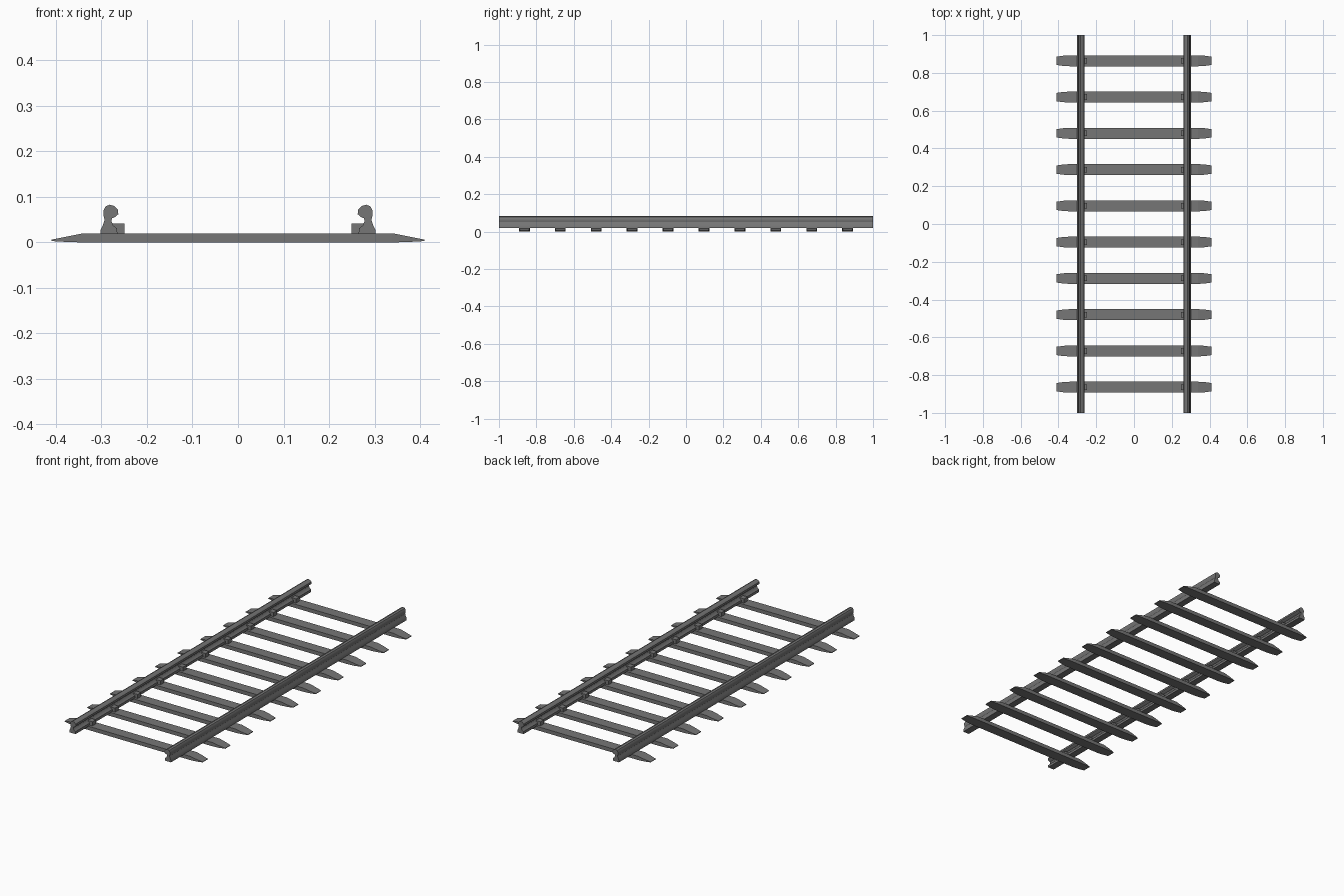
import bpy
import bmesh
import math

cube = bpy.data.objects.get("Cube")
if cube:
    bpy.data.objects.remove(cube, do_unlink=True)

# Single dark steel colour
steel = bpy.data.materials.new("dark_grey_steel")
steel.use_nodes = True
STEEL_COLOUR = (0.18, 0.18, 0.18, 1)
steel.diffuse_color = STEEL_COLOUR
steel.node_tree.nodes["Principled BSDF"].inputs["Base Color"].default_value = STEEL_COLOUR


def finish(name, bm):
    bmesh.ops.recalc_face_normals(bm, faces=bm.faces)
    mesh = bpy.data.meshes.new(name)
    bm.to_mesh(mesh)
    bm.free()
    mesh.materials.append(steel)
    obj = bpy.data.objects.new(name, mesh)
    bpy.context.collection.objects.link(obj)
    return obj


def loft(name, rings):
    """Skin a row of matching closed rings and cap both ends."""
    bm = bmesh.new()
    rows = [[bm.verts.new(p) for p in ring] for ring in rings]
    for a, b in zip(rows, rows[1:]):
        for i in range(len(a)):
            j = (i + 1) % len(a)
            bm.faces.new((a[i], a[j], b[j], b[i]))
    bm.faces.new(rows[0])
    bm.faces.new(rows[-1])
    return finish(name, bm)


def box(name, x, y, z, size):
    bm = bmesh.new()
    bmesh.ops.create_cube(bm, size=1)
    bmesh.ops.scale(bm, vec=size, verts=bm.verts)
    bmesh.ops.translate(bm, vec=(x, y, z), verts=bm.verts)
    return finish(name, bm)


# Rail cross-section for the left rail: (x, z), head offset inward
RAIL = [(.302, .018), (.302, .027), (.297, .038), (.293, .050), (.296, .060),
        (.296, .070), (.291, .079), (.282, .083), (.272, .080), (.264, .072),
        (.263, .062), (.270, .056), (.277, .053), (.278, .046), (.274, .037),
        (.266, .031), (.265, .018)]

# Sleeper stations: x, half width, bottom z, top z
HALF = [(.34, .029, 0, .020), (.375, .027, .001, .013), (.41, .022, .003, .006)]
STATIONS = [(-x, w, b, t) for x, w, b, t in reversed(HALF)] + HALF

SLEEPERS = 10
SPACING = 0.192

for side, sign in (("left", 1), ("right", -1)):
    rail = loft(side + "_rail",
                [[(sign * x, y, z) for x, z in RAIL] for y in (-1, 1)])
    bpy.ops.object.select_all(action="DESELECT")
    rail.select_set(True)
    bpy.context.view_layer.objects.active = rail
    bpy.ops.object.shade_smooth_by_angle(angle=math.radians(30))

for n in range(SLEEPERS):
    y = (n - (SLEEPERS - 1) / 2) * SPACING
    # Sleeper with thinned, narrowed ends
    loft(f"sleeper_{n + 1}",
         [[(x, y - w, b), (x, y + w, b), (x, y + w, t), (x, y - w, t)]
          for x, w, b, t in STATIONS])
    # Clips holding the inner foot of each rail
    for side, sign in (("left", 1), ("right", -1)):
        box(f"{side}_rail_clip_{n + 1}", sign * .263, y, .0305, (.027, .03, .023))
